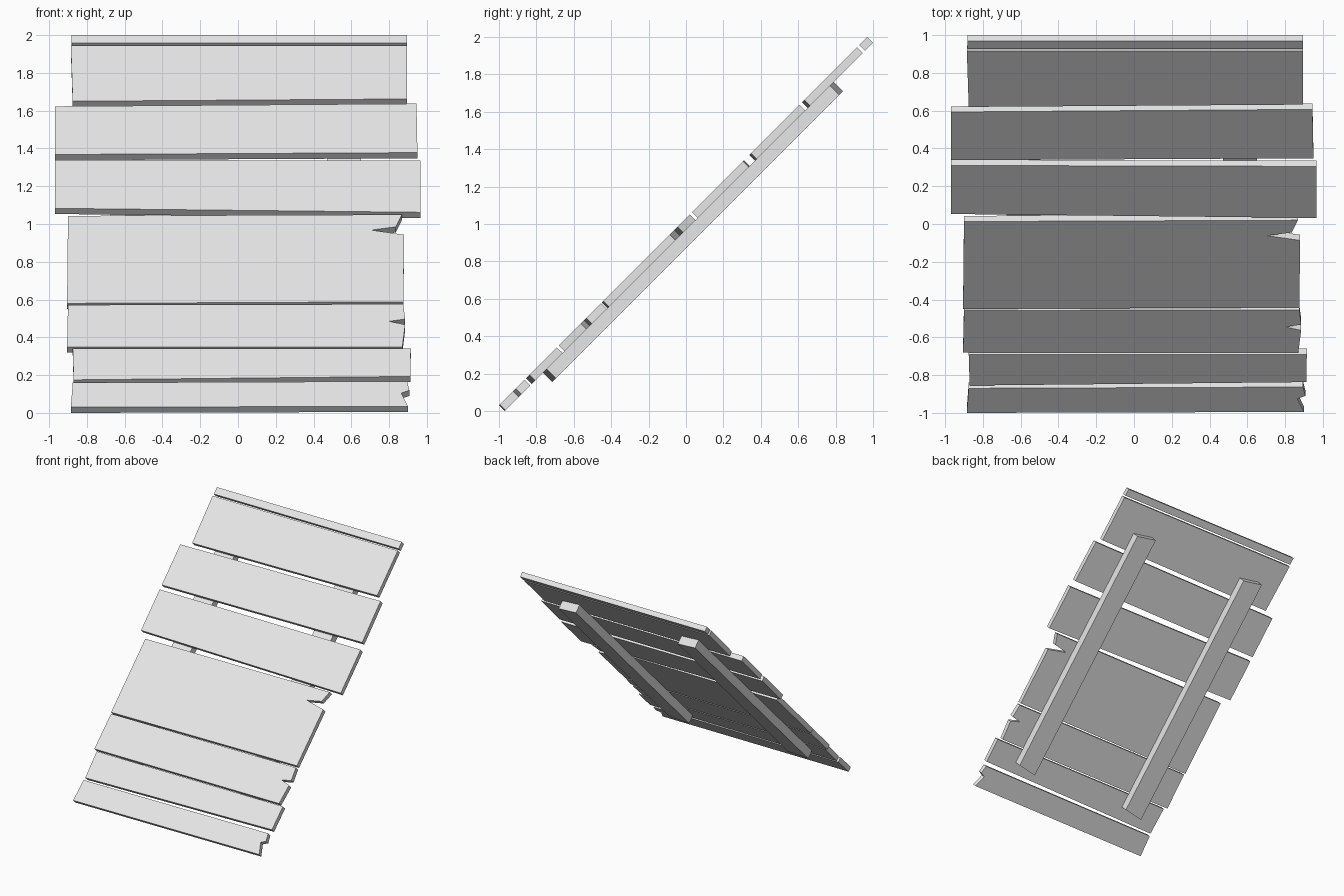
import bpy, bmesh
from mathutils import Vector

cube = bpy.data.objects.get("Cube")
if cube:
    bpy.data.objects.remove(cube)

wood = bpy.data.materials.new("pale_grey_wood")
wood.use_nodes = True
wood.diffuse_color = (0.8, 0.8, 0.8, 1)
wood.node_tree.nodes["Principled BSDF"].inputs["Base Color"].default_value = (0.8, 0.8, 0.8, 1)


def slab(name, outline, front, back):
    """Extrude an (x, height) outline square to the 45 degree slope, between two planes z - y."""
    bm = bmesh.new()
    rise = (1.03 - front) / 2
    verts = [bm.verts.new((x, z - front, z)) for x, z in outline]
    face = bm.faces.new(verts)
    ext = bmesh.ops.extrude_face_region(bm, geom=[face])
    moved = [g for g in ext["geom"] if isinstance(g, bmesh.types.BMVert)]
    half = (front - back) / 2
    bmesh.ops.translate(bm, verts=moved, vec=Vector((0, half, -half)))
    bmesh.ops.recalc_face_normals(bm, faces=bm.faces)
    mesh = bpy.data.meshes.new(name)
    bm.to_mesh(mesh)
    bm.free()
    mesh.materials.append(wood)
    obj = bpy.data.objects.new(name, mesh)
    bpy.context.collection.objects.link(obj)


# Planks, bottom to top: left end (lower, upper), then right end points going down
planks = [
    ([(-0.885, 0.03), (-0.875, 0.16)],
     [(0.895, 0.167), (0.907, 0.12), (0.865, 0.105), (0.9, 0.035)]),
    ([(-0.87, 0.175), (-0.875, 0.34)], [(0.915, 0.34), (0.912, 0.193)]),
    ([(-0.905, 0.35), (-0.9, 0.572)],
     [(0.875, 0.576), (0.885, 0.497), (0.8, 0.485), (0.885, 0.467), (0.87, 0.35)]),
    ([(-0.905, 0.58), (-0.9, 1.043)],
     [(0.868, 1.05), (0.835, 0.985), (0.705, 0.968), (0.88, 0.943), (0.875, 0.588)]),
    ([(-0.97, 1.083), (-0.97, 1.34)], [(0.965, 1.335), (0.965, 1.062)]),
    ([(-0.97, 1.368), (-0.97, 1.623)], [(0.945, 1.637), (0.95, 1.378)]),
    ([(-0.875, 1.65), (-0.885, 1.945)], [(0.895, 1.945), (0.895, 1.662)]),
    ([(-0.88, 1.957), (-0.882, 2.0)], [(0.895, 2.0), (0.895, 1.957)]),
]
for i, (left_end, right_end) in enumerate(planks, 1):
    slab(f"plank_{i}", left_end + right_end, 1.03, 0.97)

# Two support rails behind the planks, with slightly slanted ends
for name, x in (("left_rail", 0.56), ("right_rail", -0.585)):
    w = 0.09
    slab(name, [(x - w, 0.205), (x - w, 1.76), (x + w, 1.74), (x + w, 0.225)], 0.97, 0.87)
